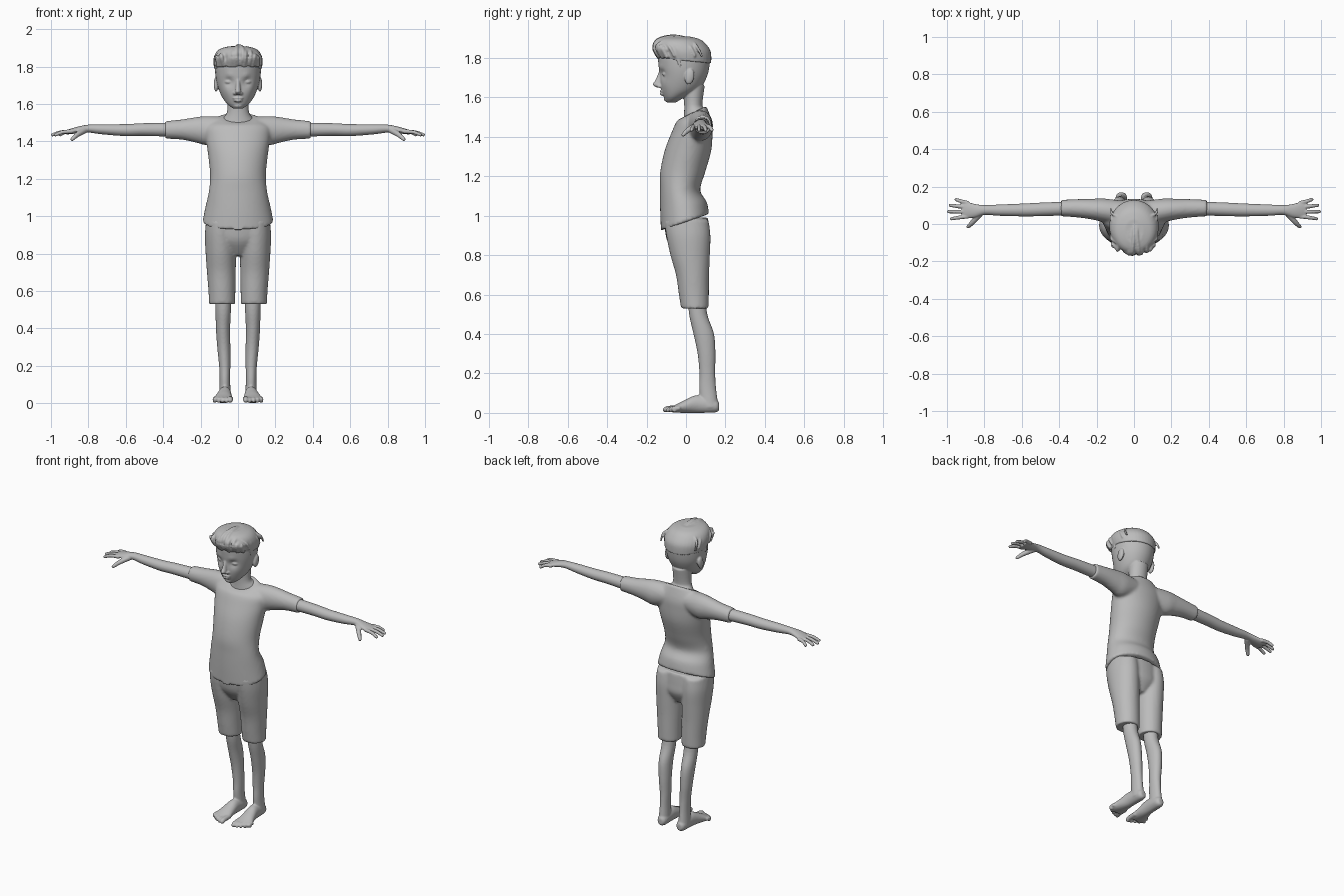
import bpy, bmesh, math, random
from mathutils import Vector, Matrix

random.seed(4)
default_cube = bpy.data.objects.get("Cube")
if default_cube:
    bpy.data.objects.remove(default_cube, do_unlink=True)

clay = bpy.data.materials.new("clay_grey")
clay.use_nodes = True
clay.diffuse_color = (0.5, 0.5, 0.5, 1)
shader = next(n for n in clay.node_tree.nodes if n.type == 'BSDF_PRINCIPLED')
shader.inputs["Base Color"].default_value = clay.diffuse_color

SIDES = (1, -1)


def spline(rows, steps=5):
    """Catmull-Rom interpolation through rows of numbers."""
    rows = [Vector(r) for r in rows]
    out = []
    for i in range(len(rows) - 1):
        a, b, c, d = (rows[max(0, min(len(rows) - 1, i + k))] for k in (-1, 0, 1, 2))
        for s in range(steps):
            t = s / steps
            out.append(b + (c - a) * (t / 2)
                       + (a * 2 - b * 5 + c * 4 - d) * (t * t / 2)
                       + (b * 3 - a - c * 3 + d) * (t * t * t / 2))
    return out + [rows[-1]]


def skin_rings(bm, rings):
    """Bridge rings of points into a closed tube."""
    loops = [[bm.verts.new(p) for p in ring] for ring in rings]
    count = len(loops[0])
    for lower, upper in zip(loops, loops[1:]):
        for i in range(count):
            j = (i + 1) % count
            bm.faces.new((lower[i], lower[j], upper[j], upper[i]))
    bm.faces.new(loops[0])
    bm.faces.new(loops[-1])


def loft(bm, axis, rows, side=1, count=40):
    """Rows: place on axis, two centre values, two radii, optional tilt."""
    rings = []
    for row in spline([tuple(r) + (0,) * (6 - len(r)) for r in rows]):
        place, ca, cb, ra, rb, tilt = row
        ring = []
        for i in range(count):
            angle = math.tau * i / count
            a, b = ca + ra * math.cos(angle), cb + rb * math.sin(angle)
            h = place + tilt * math.sin(angle)
            x, y, z = {'x': (h, a, b), 'y': (a, h, b), 'z': (a, b, h)}[axis]
            ring.append((x * side, y, z))
        rings.append(ring)
    skin_rings(bm, rings)


def tube(bm, path, start, end, side=1, count=12):
    """Tapered round-ended tube along a path, for fingers, toes and locks."""
    points = spline(path)
    last = len(points) - 1
    rings = []
    for k, p in enumerate(points):
        heading = points[min(k + 1, last)] - points[max(k - 1, 0)]
        turn = heading.to_track_quat('Z', 'Y')
        radius = start + (end - start) * k / last
        ring = [p + turn @ Vector((radius * math.cos(math.tau * i / count),
                                   radius * math.sin(math.tau * i / count), 0))
                for i in range(count)]
        rings.append([(q.x * side, q.y, q.z) for q in ring])
    skin_rings(bm, rings)
    tip = points[-1]
    ball(bm, (tip.x * side, tip.y, tip.z), (end, end, end))


def ball(bm, centre, radii, lean=0):
    matrix = (Matrix.Translation(centre) @ Matrix.Rotation(lean, 4, 'X')
              @ Matrix.Diagonal((*radii, 1)))
    bmesh.ops.create_uvsphere(bm, u_segments=20, v_segments=12, radius=1, matrix=matrix)


def push(bm, centre, radius, offset):
    """Soft sculpting brush."""
    for v in bm.verts:
        fall = math.exp(-(v.co - Vector(centre)).length_squared / radius ** 2)
        v.co += Vector(offset) * fall


def finish(name, bm, voxel, relax):
    """Fuse the overlapping forms into one smooth surface."""
    bmesh.ops.recalc_face_normals(bm, faces=bm.faces)
    mesh = bpy.data.meshes.new(name)
    bm.to_mesh(mesh)
    bm.free()
    mesh.materials.append(clay)
    obj = bpy.data.objects.new(name, mesh)
    bpy.context.collection.objects.link(obj)
    fuse = obj.modifiers.new("fuse", 'REMESH')
    fuse.mode = 'VOXEL'
    fuse.voxel_size = voxel
    fuse.use_smooth_shade = True
    soften = obj.modifiers.new("soften", 'SMOOTH')
    soften.factor = 0.5
    soften.iterations = relax


# Head with face, ears and neck
bm = bmesh.new()
loft(bm, 'z', [(1.575, 0, -.075, .025, .025), (1.6, 0, -.06, .058, .052),
               (1.64, 0, -.03, .087, .096), (1.7, 0, -.014, .11, .118),
               (1.76, 0, -.01, .121, .129), (1.82, 0, -.01, .12, .13),
               (1.87, 0, -.01, .1, .1), (1.9, 0, -.01, .05, .05)], count=64)
for s in SIDES:
    push(bm, (s * .047, -.12, 1.72), .026, (0, .013, 0))
    push(bm, (s * .045, -.125, 1.75), .02, (0, -.005, 0))
    push(bm, (s * .06, -.1, 1.67), .03, (0, -.004, 0))
for s in SIDES:
    ball(bm, (s * .047, -.1, 1.718), (.025, .02, .013))
    ball(bm, (s * .117, .018, 1.705), (.013, .024, .04), -.2)
    ball(bm, (s * .016, -.133, 1.657), (.01, .013, .009))
loft(bm, 'z', [(1.74, 0, -.122, .01, .012), (1.69, 0, -.134, .013, .02),
               (1.665, 0, -.143, .016, .026), (1.65, 0, -.13, .014, .016)])
ball(bm, (0, -.12, 1.631), (.029, .014, .006))
ball(bm, (0, -.119, 1.617), (.024, .015, .007))
ball(bm, (0, -.095, 1.592), (.026, .018, .014))
loft(bm, 'z', [(1.47, 0, .045, .09, .06), (1.52, 0, .045, .08, .056, .02),
               (1.56, 0, .037, .058, .046), (1.66, 0, .04, .06, .055)])
finish("head_and_neck", bm, .0045, 2)

# Swept-back hair: a cap plus rows of locks
bm = bmesh.new()
loft(bm, 'z', [(1.785, 0, -.003, .126, .131, -.012), (1.83, 0, -.012, .132, .138),
               (1.87, 0, -.028, .121, .13), (1.895, 0, -.035, .095, .105),
               (1.908, 0, -.04, .05, .065)])
for i in range(15):
    x = -.105 + .015 * i
    drop = 4 * x * x
    sway = random.uniform(-.015, .015)
    lift = random.uniform(-.006, .004)
    tube(bm, [(x, -.137 + drop, 1.805 + lift), (x + sway, -.162 + drop, 1.85),
              (x + sway, -.14 + drop, 1.89 - drop + lift),
              (x, -.06, 1.908 - drop + lift), (x * 1.05, .03, 1.893 - drop)],
         .011, .008)
for s in SIDES:
    for i in range(5):
        y = -.08 + .035 * i
        tube(bm, [(.09, y - .02, 1.875), (.121, y, 1.85), (.124, y + .02, 1.81)],
             .008, .006, s)
    tube(bm, [(.112, -.04, 1.8), (.113, -.03, 1.76), (.108, -.022, 1.73)], .012, .006, s)
finish("hair", bm, .0055, 1)

# Shirt with short sleeves and a hem that dips at the front
bm = bmesh.new()
loft(bm, 'z', [(.967, 0, -.005, .19, .122, .042), (1.05, 0, -.013, .174, .118, .02),
               (1.13, 0, -.03, .156, .102), (1.22, 0, -.017, .149, .114),
               (1.33, 0, .01, .16, .118), (1.42, 0, .03, .172, .104),
               (1.48, 0, .042, .17, .088), (1.527, 0, .042, .105, .062, .03)], count=64)
for s in SIDES:
    loft(bm, 'x', [(.07, .06, 1.465, .065, .065), (.16, .073, 1.457, .063, .078),
                   (.22, .079, 1.461, .056, .069), (.3, .084, 1.463, .049, .054),
                   (.39, .085, 1.461, .044, .047)], s)
    # Soft diagonal folds at the waist
    for z in (1.09, 1.15):
        tube(bm, [(.14, .0, z), (.125, -.07, z - .02), (.06, -.118, z - .045)],
             .012, .006, s)
finish("shirt", bm, .009, 4)

# Knee-length shorts
bm = bmesh.new()
loft(bm, 'z', [(.79, 0, .02, .05, .06), (.86, 0, .014, .15, .104),
               (.92, 0, .006, .172, .112), (.99, 0, 0, .17, .112)])
for s in SIDES:
    loft(bm, 'z', [(.53, .085, .045, .07, .07), (.6, .086, .04, .072, .076),
                   (.7, .089, .033, .077, .084), (.8, .092, .021, .081, .1),
                   (.9, .095, .012, .082, .112), (.98, .093, .002, .077, .112)], s)
finish("shorts", bm, .009, 3)

# Arms and hands
for s, label in zip(SIDES, ("left", "right")):
    bm = bmesh.new()
    loft(bm, 'x', [(.33, .084, 1.462, .037, .038), (.5, .078, 1.463, .036, .034),
                   (.6, .075, 1.46, .034, .032), (.72, .074, 1.464, .03, .027),
                   (.8, .075, 1.468, .026, .021), (.85, .071, 1.462, .036, .018),
                   (.9, .076, 1.452, .045, .014), (.92, .079, 1.448, .042, .011)], s)
    # Fingers: knuckle y, tip x, tip y
    for knuckle, reach, spread in ((.041, .975, .028), (.066, .991, .066),
                                   (.09, .982, .1), (.112, .951, .131)):
        tube(bm, [(.885, knuckle, 1.453), ((.9 + reach) / 2, (knuckle + spread) / 2, 1.449),
                  (reach, spread, 1.435)], .0115, .009, s)
    tube(bm, [(.82, .06, 1.46), (.86, .012, 1.435), (.886, -.014, 1.411)], .018, .0095, s)
    finish(label + "_arm", bm, .0042, 1)

# Lower legs and bare feet
for s, label in zip(SIDES, ("left", "right")):
    bm = bmesh.new()
    loft(bm, 'z', [(.62, .08, .05, .042, .045), (.5, .079, .062, .041, .046),
                   (.4, .08, .09, .038, .052), (.3, .076, .104, .035, .045),
                   (.2, .071, .108, .03, .04), (.12, .07, .11, .028, .043),
                   (.03, .07, .12, .032, .045)], s)
    loft(bm, 'y', [(.168, .068, .032, .015, .02), (.145, .068, .036, .03, .034),
                   (.06, .07, .045, .034, .045), (0, .075, .034, .043, .034),
                   (-.045, .08, .023, .052, .022), (-.07, .082, .018, .048, .016)], s)
    for i in range(5):
        x = .041 + .021 * i
        tip = -.104 + .002 * i + .0024 * i * i
        thick = .0155 if i == 0 else .0115
        tube(bm, [(x, -.03, .024), (x, tip / 2 - .035, .022), (x, tip, thick + .001)],
             thick, thick * .9, s)
    finish(label + "_leg_and_foot", bm, .0055, 2)
